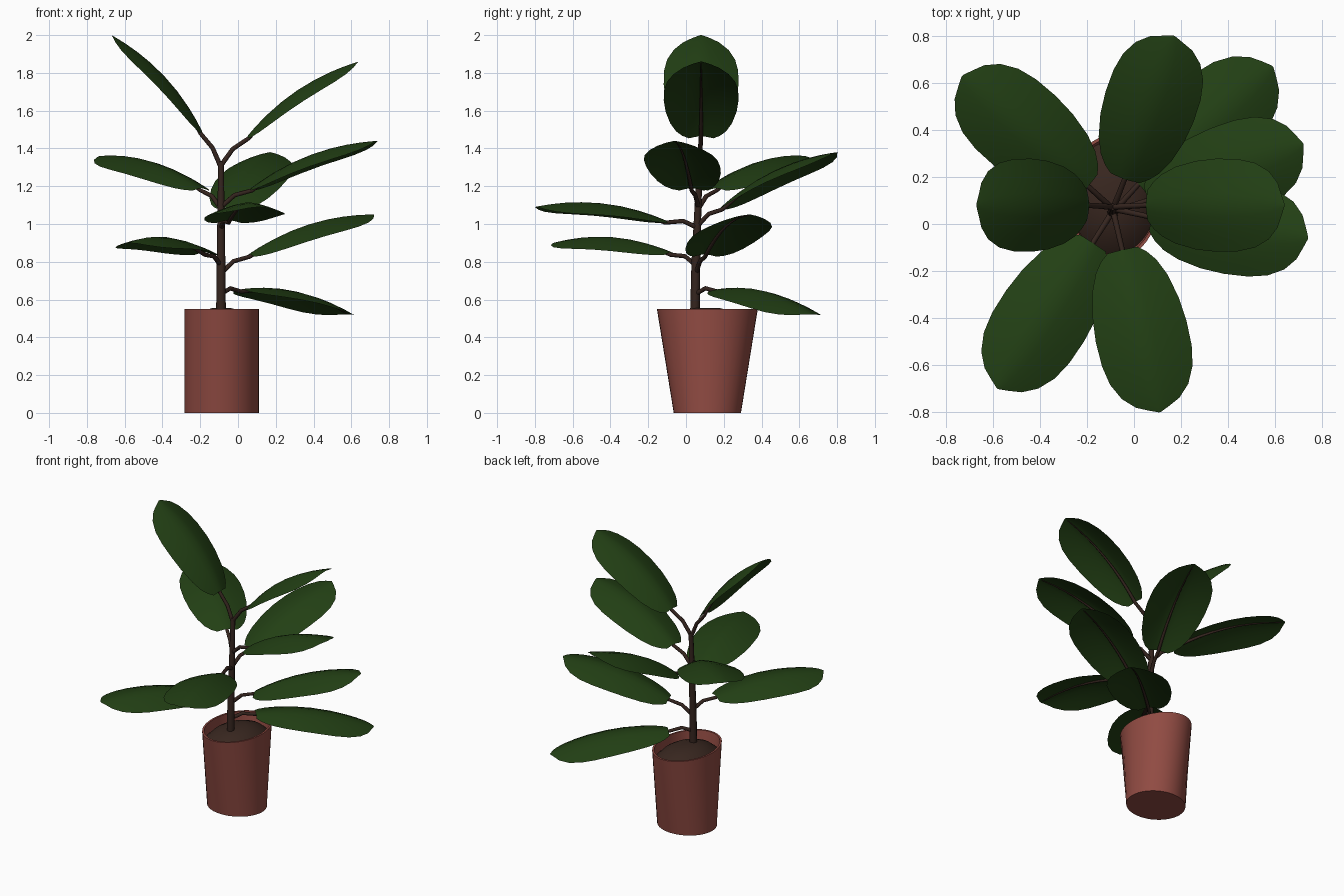
import bpy, math
from mathutils import Vector, Matrix

if "Cube" in bpy.data.objects:
    bpy.data.objects.remove(bpy.data.objects["Cube"])


def material(name, rgb):
    m = bpy.data.materials.new(name)
    m.diffuse_color = (*rgb, 1)
    m.use_nodes = True
    m.node_tree.nodes["Principled BSDF"].inputs["Base Color"].default_value = m.diffuse_color
    return m


CLAY = material("clay", (0.28, 0.07, 0.055))
BARK = material("bark", (0.035, 0.018, 0.013))
GREEN = material("leaf_green", (0.016, 0.05, 0.007))
EARTH = material("earth", (0.04, 0.02, 0.014))


def add_mesh(name, verts, faces, mat):
    me = bpy.data.meshes.new(name)
    me.from_pydata(verts, [], faces)
    me.materials.append(mat)
    ob = bpy.data.objects.new(name, me)
    bpy.context.collection.objects.link(ob)
    bpy.ops.object.select_all(action='DESELECT')
    ob.select_set(True)
    bpy.context.view_layer.objects.active = ob
    bpy.ops.object.shade_smooth_by_angle(angle=math.radians(35))
    return ob


def oval_loft(name, rings, mat, cap_start, cap_end, n=40, cx=-0.087, cy=0.113):
    """Loft through oval rings given as (x radius, y radius, z)."""
    verts, faces = [], []
    for rx, ry, z in rings:
        for i in range(n):
            a = 2 * math.pi * i / n
            verts.append((cx + rx * math.cos(a), cy + ry * math.sin(a), z))
    for r in range(len(rings) - 1):
        for i in range(n):
            j = (i + 1) % n
            faces.append((r * n + i, r * n + j, (r + 1) * n + j, (r + 1) * n + i))
    if cap_start:
        faces.append(tuple(reversed(range(n))))
    if cap_end:
        faces.append(tuple(range((len(rings) - 1) * n, len(rings) * n)))
    return add_mesh(name, verts, faces, mat)


def tube(name, points, mat):
    """Tapered round stem through (position, radius) pairs."""
    cu = bpy.data.curves.new(name, 'CURVE')
    cu.dimensions = '3D'
    cu.bevel_depth = 1.0
    cu.bevel_resolution = 2
    cu.use_fill_caps = True
    sp = cu.splines.new('POLY')
    sp.points.add(len(points) - 1)
    for p, (co, r) in zip(sp.points, points):
        p.co = (*co, 1)
        p.radius = r
    sp.use_smooth = True
    cu.materials.append(mat)
    ob = bpy.data.objects.new(name, cu)
    bpy.context.collection.objects.link(ob)
    bpy.ops.object.select_all(action='DESELECT')
    ob.select_set(True)
    bpy.context.view_layer.objects.active = ob
    bpy.ops.object.convert(target='MESH')


# Pot and soil
oval_loft("pot", [(0.197, 0.178, 0), (0.197, 0.267, 0.55), (0.185, 0.253, 0.55),
                  (0.184, 0.240, 0.46)], CLAY, True, False)
oval_loft("soil", [(0.184, 0.242, 0.475), (0.15, 0.20, 0.51), (0.10, 0.13, 0.54),
                   (0.05, 0.065, 0.555)], EARTH, False, True)

# Trunk
tube("trunk", [(Vector((-0.09, 0.047, 0.5)), 0.026), (Vector((-0.09, 0.052, 0.8)), 0.023),
               (Vector((-0.09, 0.062, 1.05)), 0.019), (Vector((-0.09, 0.073, 1.33)), 0.015)], BARK)

# Leaf outline: (position along leaf, half width)
OUTLINE = [(0, 0.065), (0.04, 0.10), (0.1, 0.132), (0.2, 0.163), (0.35, 0.188), (0.5, 0.198),
           (0.65, 0.196), (0.77, 0.18), (0.87, 0.145), (0.94, 0.095), (0.975, 0.045), (1, 0.004)]
SIDE = 4  # strips on each side of the midrib


def arch(t):
    return 0.055 * 4 * t * (1 - t)


def leaf(number, joint_z, base, tip):
    base, tip = Vector(base), Vector(tip)
    length = (tip - base).length
    fwd = (tip - base).normalized()
    side = Vector((0, 0, 1)).cross(fwd).normalized()
    up = fwd.cross(side)

    def place(x, y, z):
        return base + fwd * x + side * y + up * z

    # Blade arches lengthwise and its margins droop
    verts, faces = [], []
    for t, w in OUTLINE:
        for k in range(-SIDE, SIDE + 1):
            y = w * k / SIDE
            verts.append(place(t * length, y, arch(t) - 0.065 * (abs(y) / 0.198) ** 1.4))
    row = 2 * SIDE + 1
    for r in range(len(OUTLINE) - 1):
        for k in range(row - 1):
            a = r * row + k
            faces.append((a, a + row, a + row + 1, a + 1))
    ob = add_mesh(f"leaf_{number}", verts, faces, GREEN)
    for p in ob.data.polygons:
        if p.normal.z < 0:
            p.flip()

    # Petiole bends out of the trunk and runs on as the midrib below the blade
    joint = Vector((-0.09, 0.047 + 0.033 * (joint_z - 0.55), joint_z))
    bend = joint.lerp(base, 0.45) + Vector((0, 0, 0.018))
    path = [(joint, 0.013), (bend, 0.012)]
    for i in range(9):
        t = i / 8 * 0.97
        r = 0.011 - 0.009 * t
        path.append((place(t * length, 0, arch(t) - r - 0.002), r))
    tube(f"leaf_stem_{number}", path, BARK)


# Leaves: height on trunk, blade base, blade tip
LEAVES = [
    (0.63, (0.02, 0.17, 0.655), (0.59, 0.67, 0.52)),
    (0.74, (0.06, 0.10, 0.84), (0.72, 0.34, 1.05)),
    (0.78, (-0.175, -0.08, 0.85), (-0.58, -0.70, 0.90)),
    (0.98, (-0.05, -0.11, 1.02), (0.11, -0.80, 1.09)),
    (0.99, (-0.04, 0.19, 1.09), (0.17, 0.80, 1.38)),
    (1.08, (-0.195, 0.16, 1.19), (-0.73, 0.63, 1.36)),
    (1.09, (0.07, 0.03, 1.19), (0.74, -0.06, 1.44)),
    (1.31, (0.05, 0.08, 1.465), (0.64, 0.08, 1.86)),
    (1.30, (-0.19, 0.08, 1.49), (-0.67, 0.08, 2.0)),
]
for i, args in enumerate(LEAVES, 1):
    leaf(i, *args)
